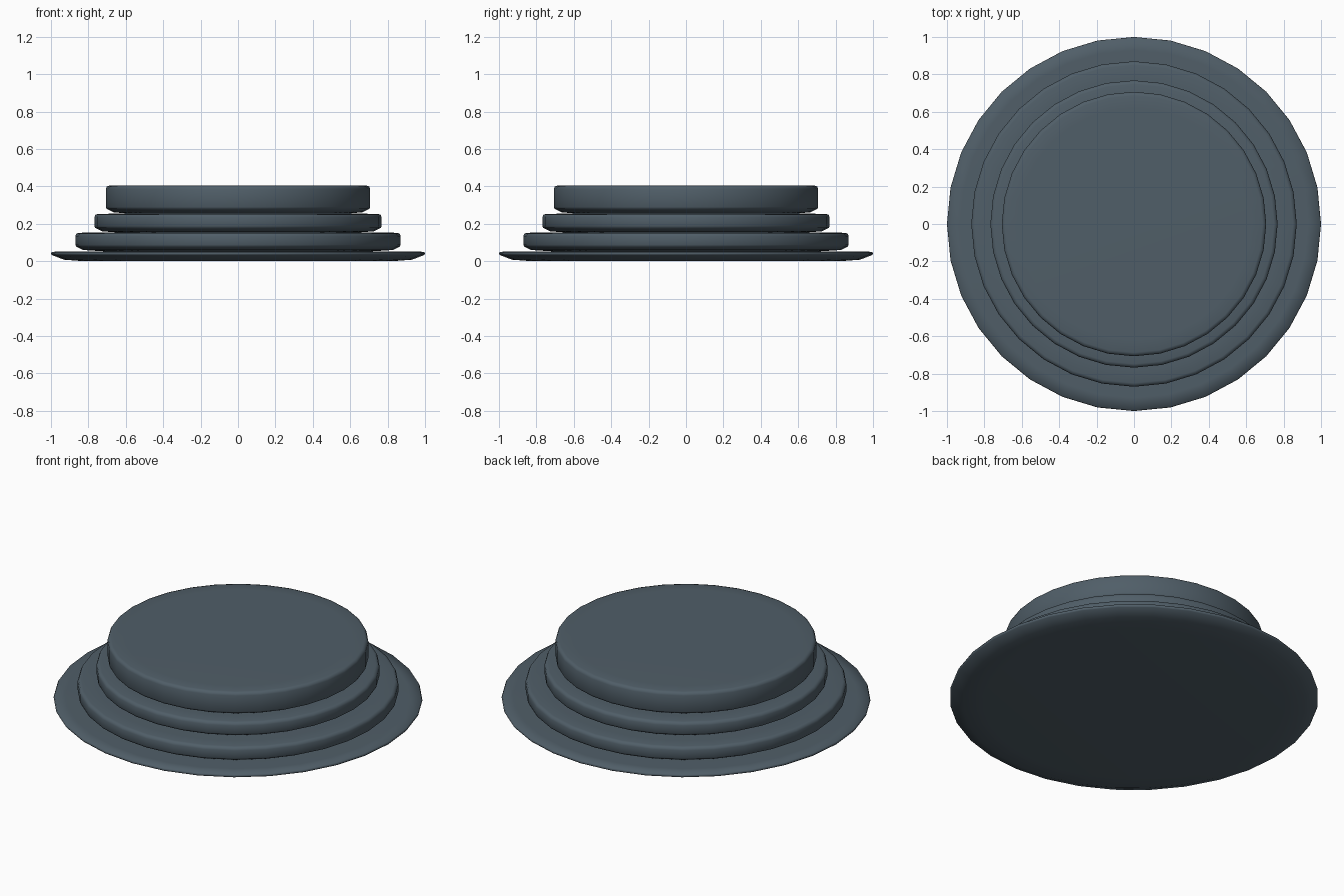
import bpy, bmesh, math

if "Cube" in bpy.data.objects:
    bpy.data.objects.remove(bpy.data.objects["Cube"])

SIDES = 32

slate = bpy.data.materials.new("slate grey")
slate.diffuse_color = (0.08, 0.112, 0.138, 1)
slate.use_nodes = True
slate.node_tree.nodes["Principled BSDF"].inputs["Base Color"].default_value = slate.diffuse_color


def disc(name, profile):
    """Revolve a bottom-to-top list of (radius, z) into a capped disc."""
    bm = bmesh.new()
    rings = []
    for r, z in profile:
        rings.append([bm.verts.new((r * math.cos(2 * math.pi * i / SIDES),
                                    r * math.sin(2 * math.pi * i / SIDES), z))
                      for i in range(SIDES)])
    for a, b in zip(rings, rings[1:]):
        for i in range(SIDES):
            j = (i + 1) % SIDES
            bm.faces.new((a[i], a[j], b[j], b[i]))
    bm.faces.new(rings[0][::-1])
    bm.faces.new(rings[-1])
    for f in bm.faces:
        f.smooth = True
    mesh = bpy.data.meshes.new(name)
    bm.to_mesh(mesh)
    bm.free()
    mesh.materials.append(slate)
    ob = bpy.data.objects.new(name, mesh)
    bpy.context.collection.objects.link(ob)
    return ob


# wide thin base with a bevelled underside
disc("base_plate", [(0.82, 0.0), (0.93, 0.008), (0.995, 0.033),
                    (1.0, 0.04), (0.995, 0.05), (0.93, 0.053), (0.68, 0.053)])


def tier(name, r, z0, z1, neck):
    """Rounded step with a slightly undercut bottom."""
    disc(name, [(neck, z0 - 0.008), (r - 0.04, z0), (r - 0.005, z0 + 0.018),
                (r, z0 + 0.028), (r, z1 - 0.018), (r - 0.006, z1 - 0.004),
                (r - 0.02, z1), (r - 0.09, z1 + 0.001)])


# three stacked steps
tier("lower_step", 0.87, 0.06, 0.152, 0.70)
tier("middle_step", 0.768, 0.16, 0.253, 0.62)
tier("top_step", 0.707, 0.262, 0.404, 0.58)
